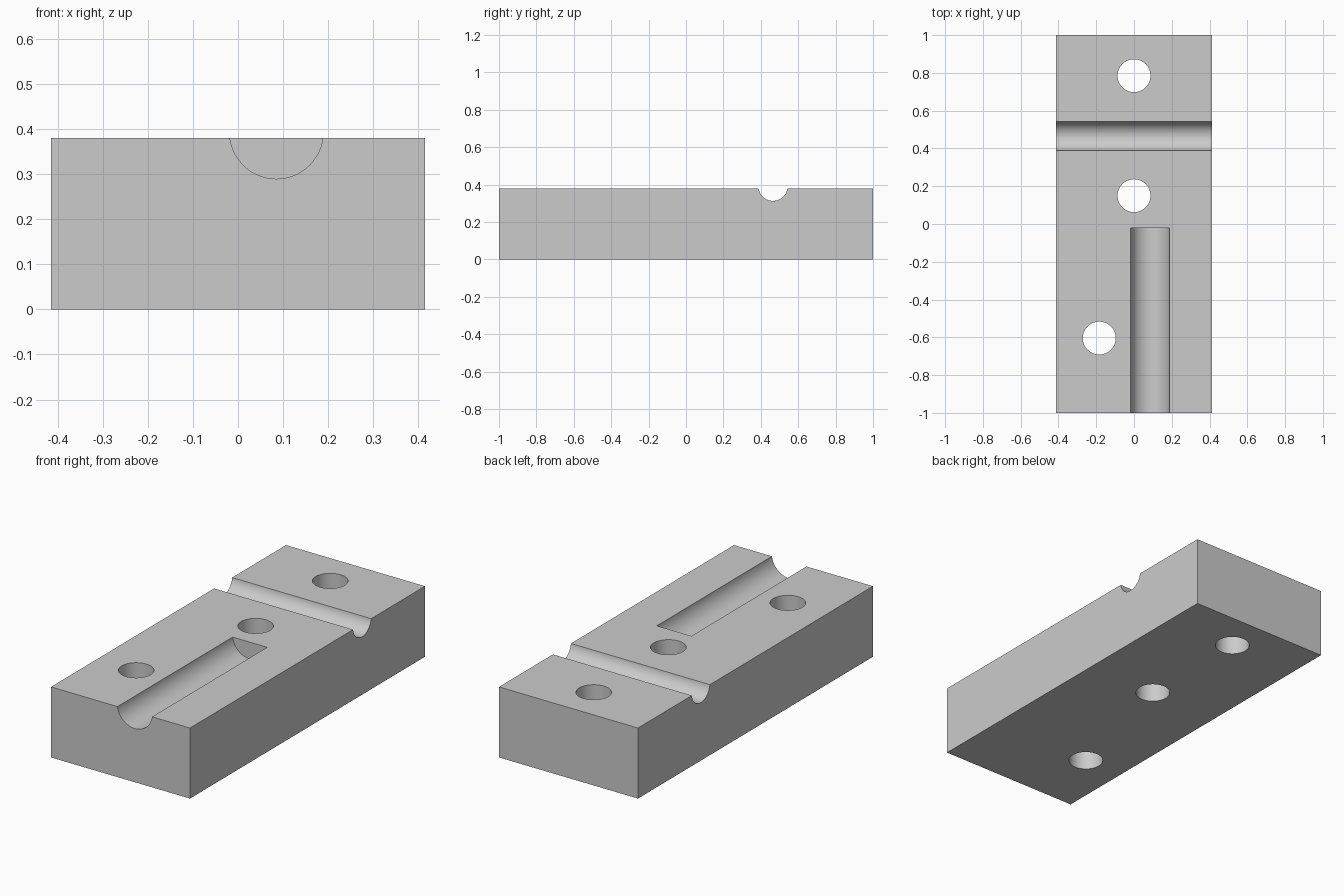
import bpy
from math import pi, radians

cube = bpy.data.objects.get("Cube")
if cube:
    bpy.data.objects.remove(cube, do_unlink=True)

WIDTH, LENGTH, HEIGHT = 0.828, 2.0, 0.38

grey = bpy.data.materials.new("light grey")
grey.use_nodes = True
colour = (0.6, 0.6, 0.6, 1)
grey.diffuse_color = colour
grey.node_tree.nodes["Principled BSDF"].inputs["Base Color"].default_value = colour

# Solid block
bpy.ops.mesh.primitive_cube_add(size=1, location=(0, 0, HEIGHT / 2))
block = bpy.context.object
block.name = "grooved_block"
block.scale = (WIDTH, LENGTH, HEIGHT)
bpy.ops.object.transform_apply(location=True, rotation=True, scale=True)
block.data.materials.append(grey)


def cut_cylinder(name, radius, depth, location, rotation=(0, 0, 0)):
    """Subtract a round cutter from the block."""
    bpy.ops.mesh.primitive_cylinder_add(vertices=96, radius=radius, depth=depth,
                                        location=location, rotation=rotation)
    cutter = bpy.context.object
    cutter.name = name
    cutter.hide_render = True
    cutter.data.materials.append(grey)
    mod = block.modifiers.new(name, "BOOLEAN")
    mod.operation = "DIFFERENCE"
    mod.solver = "EXACT"
    mod.object = cutter
    bpy.context.view_layer.objects.active = block
    bpy.ops.object.modifier_apply(modifier=mod.name)
    bpy.data.objects.remove(cutter, do_unlink=True)


# Vertical through holes
for x, y in ((0, 0.785), (0, 0.15), (-0.184, -0.604)):
    cut_cylinder("hole_cutter", 0.087, 1, (x, y, HEIGHT / 2))

# Groove across the full width
cut_cylinder("cross_groove_cutter", 0.0776, 1.2, (0, 0.465, 0.39), (0, pi / 2, 0))

# Lengthwise groove, open at the front and closed by a flat end
groove_end, groove_length = -0.02, 1.2
cut_cylinder("long_groove_cutter", 0.1038, groove_length,
             (0.085, groove_end - groove_length / 2, 0.393), (pi / 2, 0, 0))

# Smooth curved walls with crisp edges
bpy.ops.object.select_all(action="DESELECT")
block.select_set(True)
bpy.context.view_layer.objects.active = block
bpy.ops.object.shade_smooth_by_angle(angle=radians(30))
